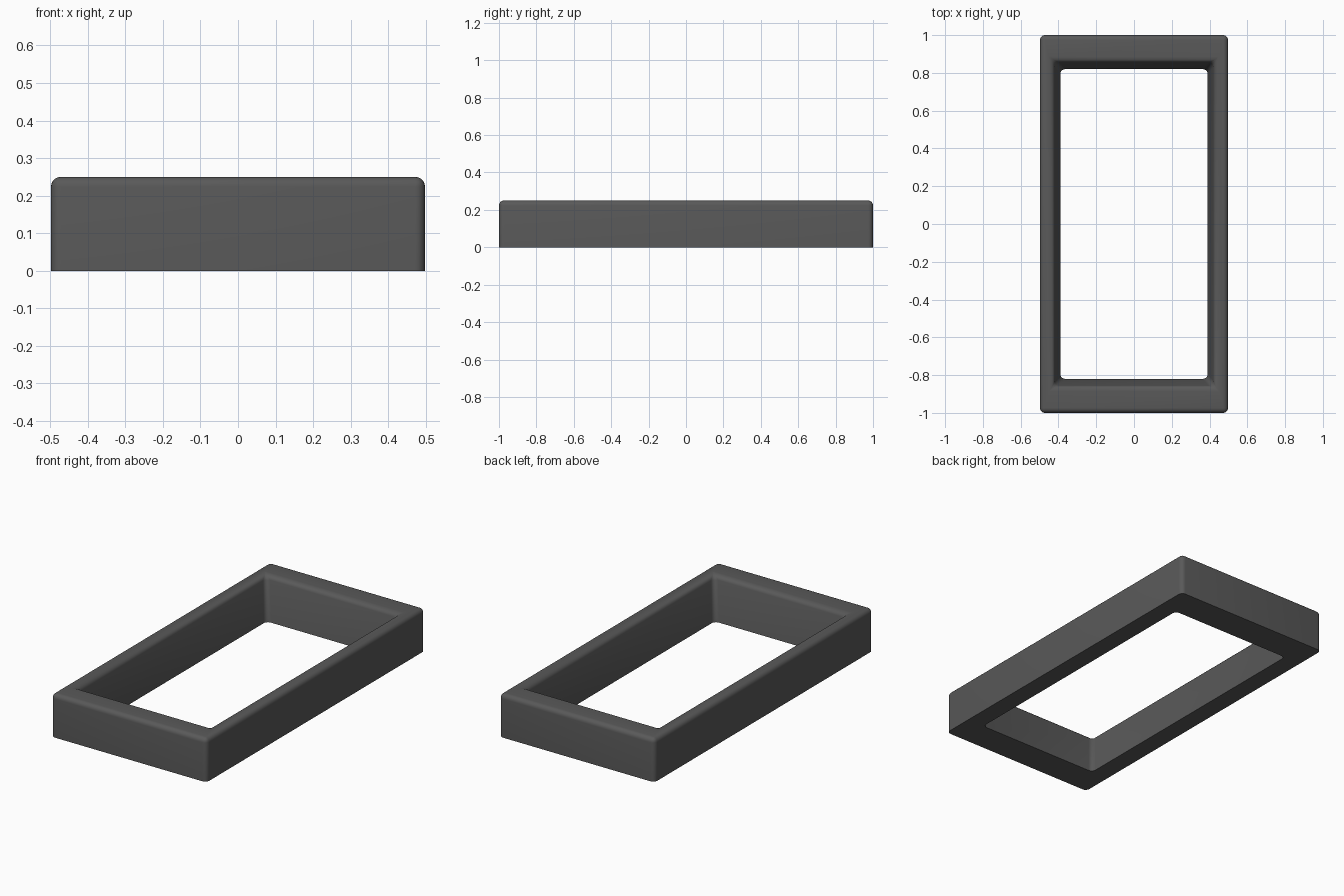
import bpy, bmesh

if "Cube" in bpy.data.objects:
    bpy.data.objects.remove(bpy.data.objects["Cube"])

# Rectangular rings (half width, half length, height), swept round the frame section
rings = [(0.498, 1.0, 0.0), (0.498, 1.0, 0.25),
         (0.424, 0.86, 0.25), (0.39, 0.82, 0.0)]
corners = [(-1, -1), (1, -1), (1, 1), (-1, 1)]

bm = bmesh.new()
loops = [[bm.verts.new((sx * hx, sy * hy, z)) for sx, sy in corners]
         for hx, hy, z in rings]
for r in range(4):
    a, b = loops[r], loops[(r + 1) % 4]
    for i in range(4):
        j = (i + 1) % 4
        bm.faces.new((a[i], a[j], b[j], b[i]))
bmesh.ops.recalc_face_normals(bm, faces=bm.faces)

# Round the top rims and upright corners, leave the base and mitre lines crisp
top_outer, top_inner = set(loops[1]), set(loops[2])
rounded = []
for e in bm.edges:
    on_base = all(v.co.z < 0.01 for v in e.verts)
    mitre = any(v in top_outer for v in e.verts) and any(v in top_inner for v in e.verts)
    if not on_base and not mitre:
        rounded.append(e)
bmesh.ops.bevel(bm, geom=rounded, offset=0.026, offset_type='OFFSET', segments=5,
                profile=0.5, affect='EDGES', clamp_overlap=True)
bmesh.ops.recalc_face_normals(bm, faces=bm.faces)

mesh = bpy.data.meshes.new("frame")
bm.to_mesh(mesh)
bm.free()
frame = bpy.data.objects.new("frame", mesh)
bpy.context.collection.objects.link(frame)

# Dark grey finish
mat = bpy.data.materials.new("dark_grey")
mat.diffuse_color = (0.1, 0.1, 0.1, 1)
mat.use_nodes = True
mat.node_tree.nodes["Principled BSDF"].inputs["Base Color"].default_value = mat.diffuse_color
mesh.materials.append(mat)

bpy.context.view_layer.objects.active = frame
frame.select_set(True)
bpy.ops.object.shade_smooth_by_angle(angle=0.7)
